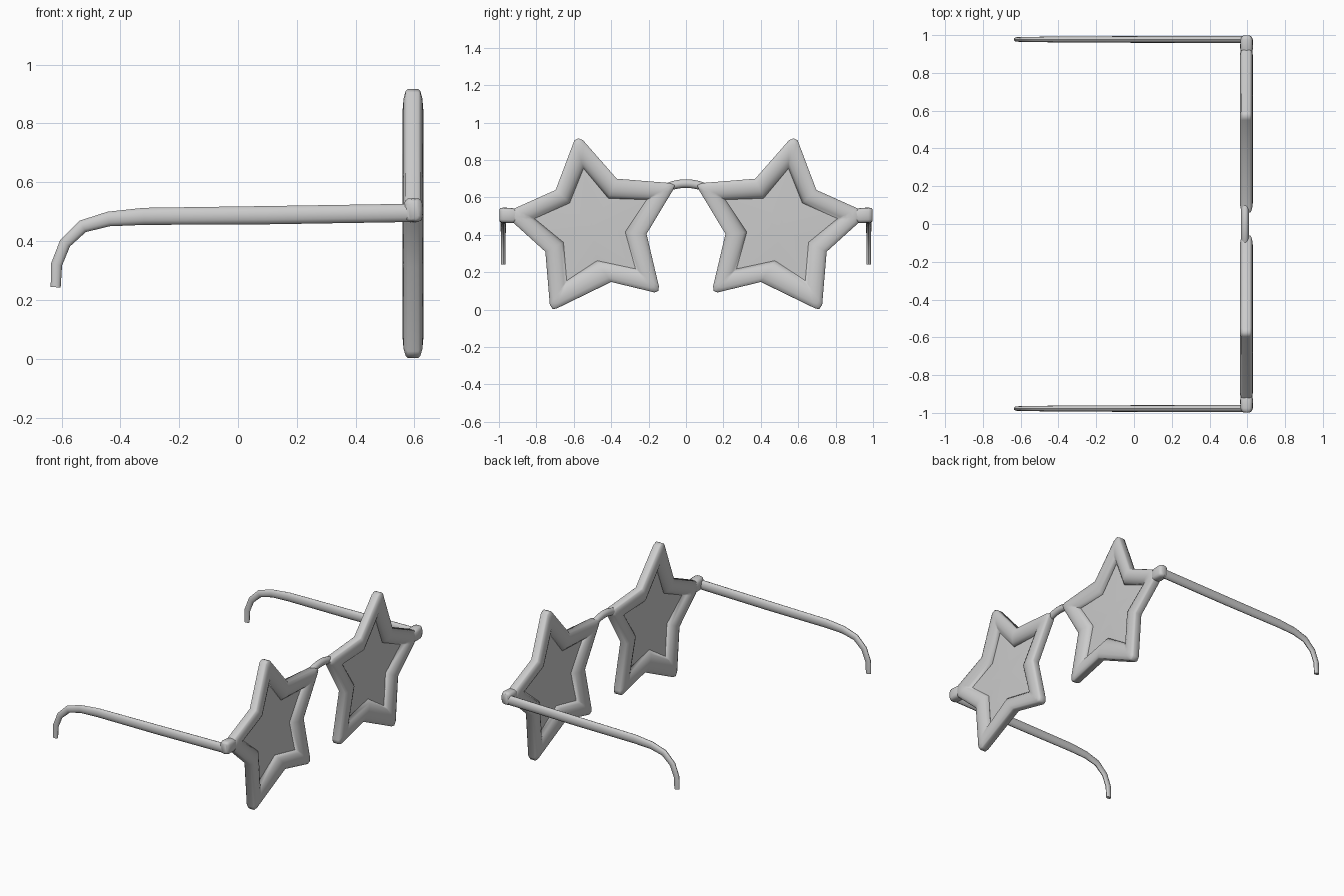
import bpy, bmesh, math
from mathutils import Vector

if "Cube" in bpy.data.objects:
    bpy.data.objects.remove(bpy.data.objects["Cube"])

FX = 0.595  # depth of the front plane


def finish(name, bm, mirror=True, angle=40):
    bmesh.ops.remove_doubles(bm, verts=bm.verts, dist=0.0005)
    bmesh.ops.recalc_face_normals(bm, faces=bm.faces)
    me = bpy.data.meshes.new(name)
    bm.to_mesh(me)
    bm.free()
    ob = bpy.data.objects.new(name, me)
    bpy.context.collection.objects.link(ob)
    bpy.ops.object.select_all(action='DESELECT')
    ob.select_set(True)
    bpy.context.view_layer.objects.active = ob
    bpy.ops.object.shade_smooth_by_angle(angle=math.radians(angle))
    if mirror:
        m = ob.modifiers.new("mirror", 'MIRROR')
        m.use_axis = (False, True, False)
        m.use_mirror_merge = False
    return ob


def loft(name, rings, closed=False, **kw):
    bm = bmesh.new()
    vs = [[bm.verts.new(p) for p in r] for r in rings]
    n = len(rings[0])
    for i in range(len(vs) if closed else len(vs) - 1):
        a, b = vs[i], vs[(i + 1) % len(vs)]
        for j in range(n):
            k = (j + 1) % n
            bm.faces.new((a[j], a[k], b[k], b[j]))
    if not closed:
        bm.faces.new(vs[0][::-1])
        bm.faces.new(vs[-1])
    return finish(name, bm, **kw)


def ring(c, u, v, n=12, power=1.0):
    # (super)ellipse around c spanned by u and v
    f = lambda t: math.copysign(abs(t) ** power, t)
    return [Vector(c) + Vector(u) * f(math.cos(2 * math.pi * k / n))
            + Vector(v) * f(math.sin(2 * math.pi * k / n)) for k in range(n)]


# Star outlines (y, z): blunt outer tips, outer notches, lens tips and notches
tips = [[(.55, .905), (.575, .917), (.597, .905)],
        [(.92, .54), (.94, .50), (.92, .462)],
        [(.728, .025), (.712, .003), (.69, .007)],
        [(.168, .092), (.148, .1), (.145, .125)],
        [(.068, .642), (.06, .665), (.085, .677)]]
notches = [(.697, .64), (.752, .31), (.40, .148), (.211, .405), (.37, .70)]
lens_tips = [(.548, .755), (.81, .487), (.638, .155), (.27, .218), (.21, .588)]
lens_notches = [(.622, .57), (.655, .36), (.475, .262), (.325, .415), (.415, .595)]

# Star-shaped rim: rounded section swept from outer to inner outline
half = [(0, .018), (.04, .025), (.2, .032), (.42, .035), (.65, .031), (.85, .021), (1, .004)]
section = half + [(t, -d) for t, d in reversed(half)]
pairs = []
for i in range(5):
    pairs += [(p, lens_tips[i]) for p in tips[i]]
    pairs.append((notches[i], lens_notches[i]))
rings = [[(FX + d, o[0] + (q[0] - o[0]) * t, o[1] + (q[1] - o[1]) * t)
          for t, d in section] for o, q in pairs]
loft("star_rim", rings, closed=True, angle=50)

# Lenses: shallow fan
bm = bmesh.new()
loop = [p for pair in zip(lens_tips, lens_notches) for p in pair]
vs = [bm.verts.new((FX, y, z)) for y, z in loop]
c = bm.verts.new((FX + .006, .505, .44))
for i in range(10):
    bm.faces.new((c, vs[i], vs[(i + 1) % 10]))
finish("lens", bm)

# Arched nose bridge
rings = []
for i in range(11):
    s = -1 + i / 5
    a = s * .6
    nz = Vector((0, math.sin(a), math.cos(a)))
    rings.append(ring((.588, s * .095, .674 - .018 * s ** 2), (.021, 0, 0), nz * .023))
loft("bridge", rings, mirror=False)

# Hinge blocks, flaring out of the rim tip
rings = [ring((FX + .001, y, z), (rx, 0, 0), (0, 0, rz), 16, .6)
         for y, z, rx, rz in [(.90, .502, .026, .034), (.93, .503, .034, .040),
                              (.975, .505, .033, .041), (.99, .505, .028, .038),
                              (.997, .505, .018, .032)]]
loft("hinge", rings)

# Temple arms curving down behind the ears: x, z, half height, half width
path = [(.60, .496, .031, .019), (.1, .488, .031, .018), (-.32, .484, .029, .016),
        (-.44, .475, .025, .015), (-.528, .45, .022, .014), (-.588, .393, .020, .013),
        (-.617, .32, .019, .012), (-.62, .243, .017, .012)]
rings = []
for i, (x, z, h, w) in enumerate(path):
    a, b = path[max(i - 1, 0)], path[min(i + 1, len(path) - 1)]
    d = Vector((b[0] - a[0], 0, b[1] - a[1])).normalized()
    rings.append(ring((x, .977, z), (0, w, 0), Vector((d.z, 0, -d.x)) * h))
loft("temple_arm", rings)
